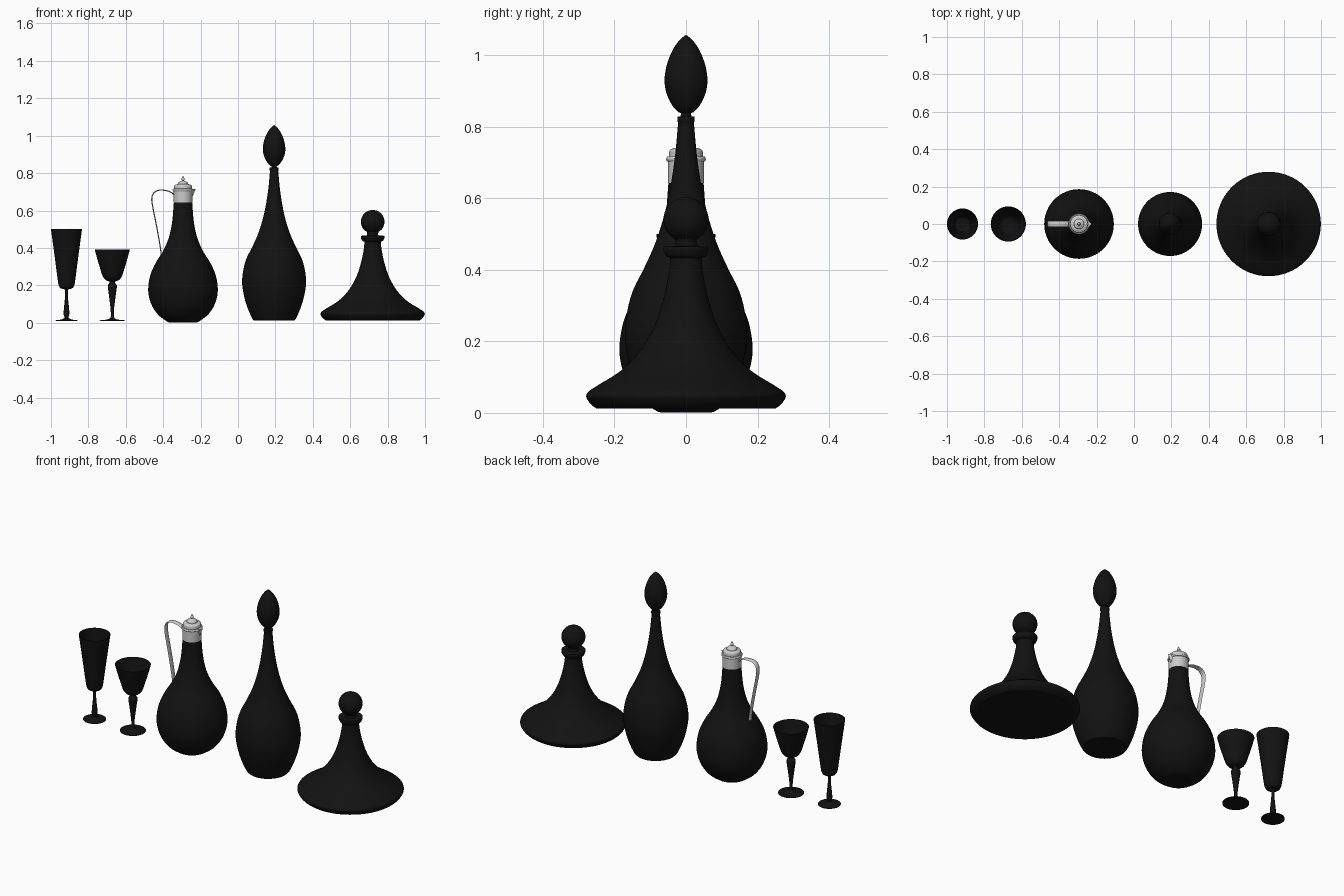
import bpy, bmesh, math
from mathutils import Vector

glass = bpy.data.materials.new("dark_glass")
glass.diffuse_color = (0.006, 0.006, 0.006, 1)


def spline(pts, n=6):
    # smooth curve through the points
    p = [Vector(q) for q in pts]
    if len(p) == 2:
        return p
    p = [2 * p[0] - p[1]] + p + [2 * p[-1] - p[-2]]
    out = []
    for i in range(1, len(p) - 2):
        a, b, c, d = p[i - 1:i + 3]
        for k in range(n):
            t = k / n
            out.append(0.5 * (2 * b + (c - a) * t + (2 * a - 5 * b + 4 * c - d) * t * t
                              + (3 * b - a - 3 * c + d) * t ** 3))
    return out + [p[-2]]


def finish(name, bm, mat):
    bmesh.ops.recalc_face_normals(bm, faces=bm.faces)
    me = bpy.data.meshes.new(name)
    bm.to_mesh(me)
    bm.free()
    ob = bpy.data.objects.new(name, me)
    bpy.context.collection.objects.link(ob)
    if mat:
        me.materials.append(mat)
    bpy.ops.object.select_all(action='DESELECT')
    ob.select_set(True)
    bpy.context.view_layer.objects.active = ob
    bpy.ops.object.shade_smooth_by_angle(angle=math.radians(35))
    return ob


def lathe(name, x, runs, mat=glass, sides=64):
    # each run is a smooth stretch of (radius, z); corners fall between runs
    prof = []
    for run in runs:
        for v in spline(run):
            if not prof or (v - prof[-1]).length > 1e-5:
                prof.append(v)
    bm = bmesh.new()
    rings = []
    for r, z in prof:
        if r < 1e-4:
            rings.append([bm.verts.new((x, 0, z))] * sides)
        else:
            rings.append([bm.verts.new((x + r * math.cos(a), r * math.sin(a), z))
                          for a in (2 * math.pi * i / sides for i in range(sides))])
    for lo, hi in zip(rings, rings[1:]):
        for i in range(sides):
            j = (i + 1) % sides
            bm.faces.new(list(dict.fromkeys((lo[i], lo[j], hi[j], hi[i]))))
    return finish(name, bm, mat)


# Flute glass
lathe("flute_glass", -0.917, [
    [(0, .010), (.060, .010)], [(.060, .010), (.060, .013)],
    [(.060, .013), (.030, .017), (.010, .026)],
    [(.010, .026), (.015, .045), (.014, .075), (.009, .125), (.008, .165), (.011, .180)],
    [(.011, .180), (.030, .184), (.041, .198), (.047, .23), (.064, .36), (.083, .50)],
    [(.083, .50), (.080, .50)],
    [(.080, .50), (.061, .36), (.044, .23), (.036, .203), (0, .195)]])

# Wine glass
lathe("wine_glass", -0.672, [
    [(0, .010), (.068, .010)], [(.068, .010), (.068, .013)],
    [(.068, .013), (.030, .017), (.012, .025), (.008, .04), (.010, .08), (.018, .145), (.023, .18)],
    [(.023, .18), (.024, .198), (.016, .212), (.014, .22)],
    [(.014, .22), (.035, .228), (.052, .25), (.065, .29), (.080, .34), (.094, .392)],
    [(.094, .392), (.091, .392)],
    [(.091, .392), (.077, .34), (.062, .29), (.048, .253), (.03, .236), (0, .232)]])

# Claret jug body
JX = -0.294
lathe("jug_body", JX, [
    [(0, .004), (.060, .003)],
    [(.060, .003), (.070, .001), (.090, .010), (.135, .045), (.170, .10), (.186, .17),
     (.176, .25), (.146, .32), (.106, .385), (.076, .455), (.058, .54), (.049, .645)],
    [(.049, .645), (0, .645)]])

# Silver collar and hinged lid
lathe("jug_collar", JX, [
    [(0, .643), (.050, .643)], [(.050, .643), (.050, .705)], [(.050, .705), (0, .705)]], None)
lathe("jug_lid", JX, [
    [(0, .703), (.053, .703)], [(.053, .703), (.056, .709), (.053, .716)],
    [(.053, .716), (.048, .717)], [(.048, .717), (.046, .733), (.036, .740)],
    [(.036, .740), (.028, .741)], [(.028, .741), (.025, .750), (.012, .757), (.005, .760)],
    [(.005, .760), (.009, .768), (.006, .775), (.002, .783), (0, .786)]], None)

# Pouring spout: a small wedge growing out of the collar
bm = bmesh.new()
top = [bm.verts.new((JX + x, y, .716)) for x, y in ((.03, -.03), (.03, .03), (.055, .014), (.068, 0), (.055, -.014))]
tip = bm.verts.new((JX + .047, 0, .665))
bm.faces.new(top)
for i in range(5):
    bm.faces.new((top[i], top[(i + 1) % 5], tip))
finish("jug_spout", bm, None)

# Strap handle: flat band swept along a path
path = spline([(-.335, .672), (-.352, .694), (-.385, .707), (-.425, .708), (-.452, .692),
               (-.461, .66), (-.454, .61), (-.436, .52), (-.418, .42), (-.411, .365), (-.414, .33)])
bm = bmesh.new()
rings = []
for i, p in enumerate(path):
    t = (path[min(i + 1, len(path) - 1)] - path[max(i - 1, 0)]).normalized()
    n = Vector((-t.y, t.x)) * .003
    rings.append([bm.verts.new((p.x + s * n.x, y, p.y + s * n.y))
                  for s, y in ((1, -.010), (1, .010), (.3, .016), (-1, .010), (-1, -.010), (.3, -.016))])
for a, b in zip(rings, rings[1:]):
    for i in range(6):
        bm.faces.new((a[i], a[(i + 1) % 6], b[(i + 1) % 6], b[i]))
bm.faces.new(rings[0])
bm.faces.new(rings[-1])
finish("jug_handle", bm, None)

# Tall decanter and its flame-shaped stopper
lathe("tall_decanter", 0.193, [
    [(0, .012), (.108, .012)],
    [(.108, .012), (.118, .025), (.140, .075), (.160, .14), (.171, .215), (.164, .285),
     (.147, .345), (.117, .405), (.082, .485), (.053, .585), (.033, .70), (.022, .81)],
    [(.022, .81), (.024, .818), (.024, .829)], [(.024, .829), (0, .829)]])
lathe("tall_stopper", 0.193, [
    [(0, .825), (.014, .825), (.014, .838)],
    [(.014, .838), (.024, .843), (.040, .862), (.055, .895), (.060, .932), (.053, .975),
     (.037, 1.015), (.017, 1.043), (0, 1.057)]])

# Ship's decanter with collar and ball stopper
lathe("ship_decanter", 0.720, [
    [(0, .012), (.250, .012)],
    [(.250, .012), (.265, .023), (.276, .038), (.279, .048), (.272, .060), (.245, .078), (.182, .118),
     (.130, .172), (.090, .24), (.064, .315), (.048, .39), (.044, .433)],
    [(.044, .433), (.056, .439), (.063, .455), (.063, .465)], [(.063, .465), (0, .467)]])
lathe("ship_stopper", 0.720, [
    [(0, .46), (.032, .46)], [(.032, .46), (.029, .475), (.032, .489)],
    [(.063 * math.sin(a), .540 - .063 * math.cos(a))
     for a in (math.radians(32 + 148 * i / 8) for i in range(9))]])
